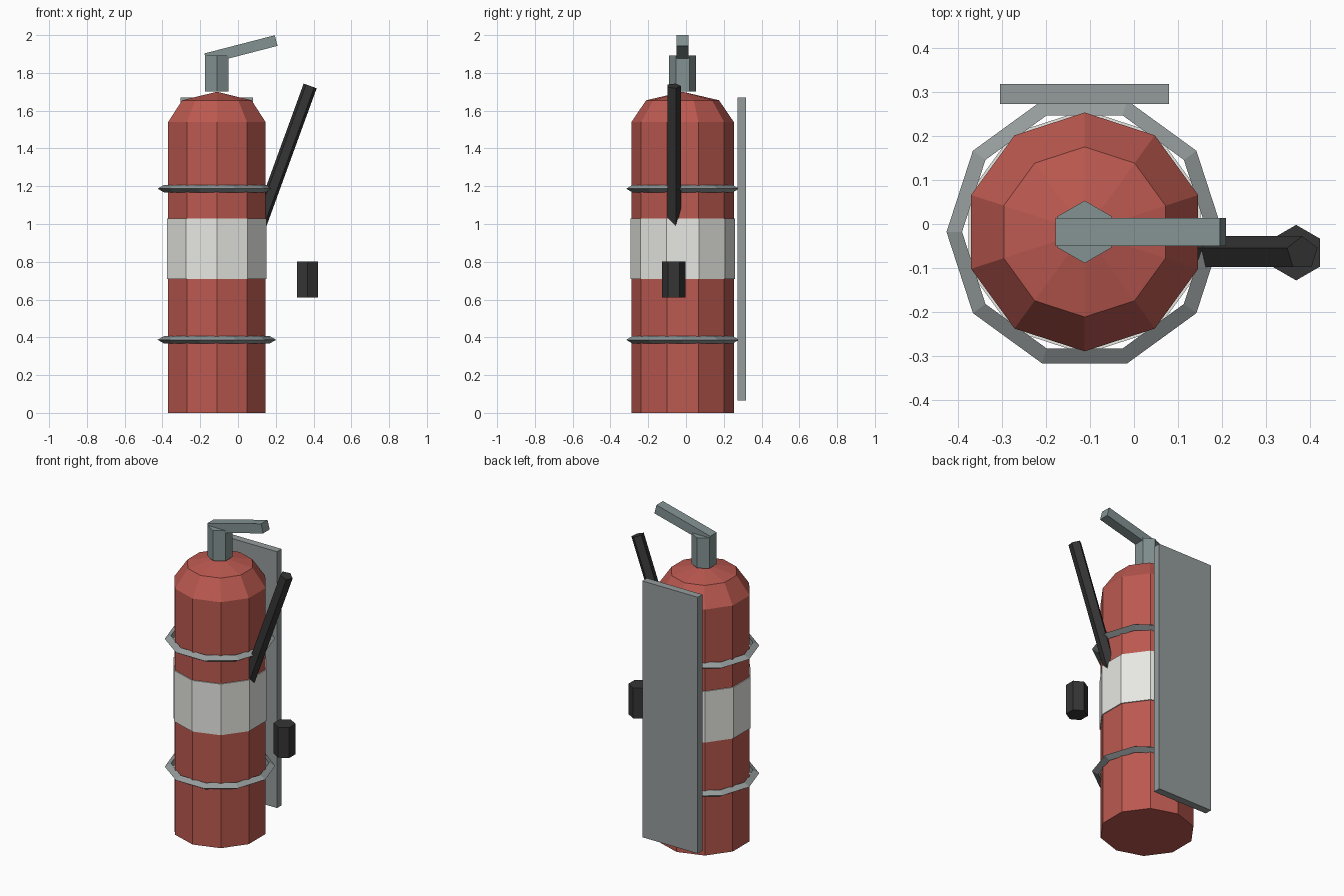
import bpy, bmesh
from math import sin, cos, pi, radians

if "Cube" in bpy.data.objects:
    bpy.data.objects.remove(bpy.data.objects["Cube"])

CX, CY = -0.112, -0.018   # tank axis


def material(name, rgb):
    m = bpy.data.materials.new(name)
    m.diffuse_color = (*rgb, 1)
    m.use_nodes = True
    m.node_tree.nodes["Principled BSDF"].inputs["Base Color"].default_value = m.diffuse_color
    return m


RED = material("red_paint", (0.50, 0.10, 0.08))
WHITE = material("label_white", (0.80, 0.80, 0.77))
METAL = material("metal", (0.23, 0.29, 0.29))
STEEL = material("steel", (0.30, 0.33, 0.33))
RUBBER = material("rubber", (0.035, 0.035, 0.035))


def finish(name, mat):
    ob = bpy.context.object
    ob.name = ob.data.name = name
    ob.data.materials.append(mat)
    return ob


def prism(name, mat, sides, radius, height, centre, rot=(0, 0, 0)):
    bpy.ops.mesh.primitive_cylinder_add(vertices=sides, radius=radius, depth=height,
                                        location=centre, rotation=rot)
    return finish(name, mat)


def box(name, mat, size, centre, rot=(0, 0, 0)):
    bpy.ops.mesh.primitive_cube_add(size=1, location=centre, rotation=rot)
    ob = finish(name, mat)
    for v in ob.data.vertices:
        v.co = [c * s for c, s in zip(v.co, size)]
    return ob


def lathe(name, mat, sides, profile, apex_z):
    """Stack of rings from (radius, z) points, closed below and ending in a point above."""
    bm = bmesh.new()
    rings = [[bm.verts.new((r * cos(pi / 2 + 2 * pi * i / sides),
                            r * sin(pi / 2 + 2 * pi * i / sides), z))
              for i in range(sides)] for r, z in profile]
    bm.faces.new(rings[0][::-1])
    apex = bm.verts.new((0, 0, apex_z))
    for i in range(sides):
        j = (i + 1) % sides
        for low, high in zip(rings, rings[1:]):
            bm.faces.new((low[i], low[j], high[j], high[i]))
        bm.faces.new((rings[-1][i], rings[-1][j], apex))
    me = bpy.data.meshes.new(name)
    bm.to_mesh(me)
    bm.free()
    me.materials.append(mat)
    ob = bpy.data.objects.new(name, me)
    ob.location = (CX, CY, 0)
    bpy.context.collection.objects.link(ob)
    return ob


# Tank with sloped shoulder, and label band
lathe("tank", RED, 10, [(0.271, 0), (0.271, 1.54), (0.193, 1.655)], 1.70)
prism("label_band", WHITE, 10, 0.277, 0.32, (CX, CY, 0.87))

# Clamp rings
for name, z in (("lower_clamp", 0.387), ("upper_clamp", 1.187)):
    bpy.ops.mesh.primitive_torus_add(major_segments=10, minor_segments=3,
                                     major_radius=0.29, minor_radius=0.0235,
                                     location=(CX, CY, z))
    finish(name, STEEL)

# Wall plate
box("wall_plate", STEEL, (0.384, 0.046, 1.605), (CX, 0.295, 0.868))

# Valve neck and squeeze lever
prism("valve_neck", METAL, 6, 0.071, 0.19, (CX, CY, 1.796))
box("lever", METAL, (0.385, 0.064, 0.058), (0.0157, CY, 1.923), (0, radians(-14.5), 0))

# Hose, leaning out of the tank side, and nozzle
tilt, length = radians(20), 0.90
prism("hose", RUBBER, 5, 0.0385, length,
      (0.382 - sin(tilt) * length / 2, -0.066, 1.731 - cos(tilt) * length / 2), (0, tilt, 0))
prism("nozzle", RUBBER, 6, 0.063, 0.19, (0.368, -0.065, 0.706))
